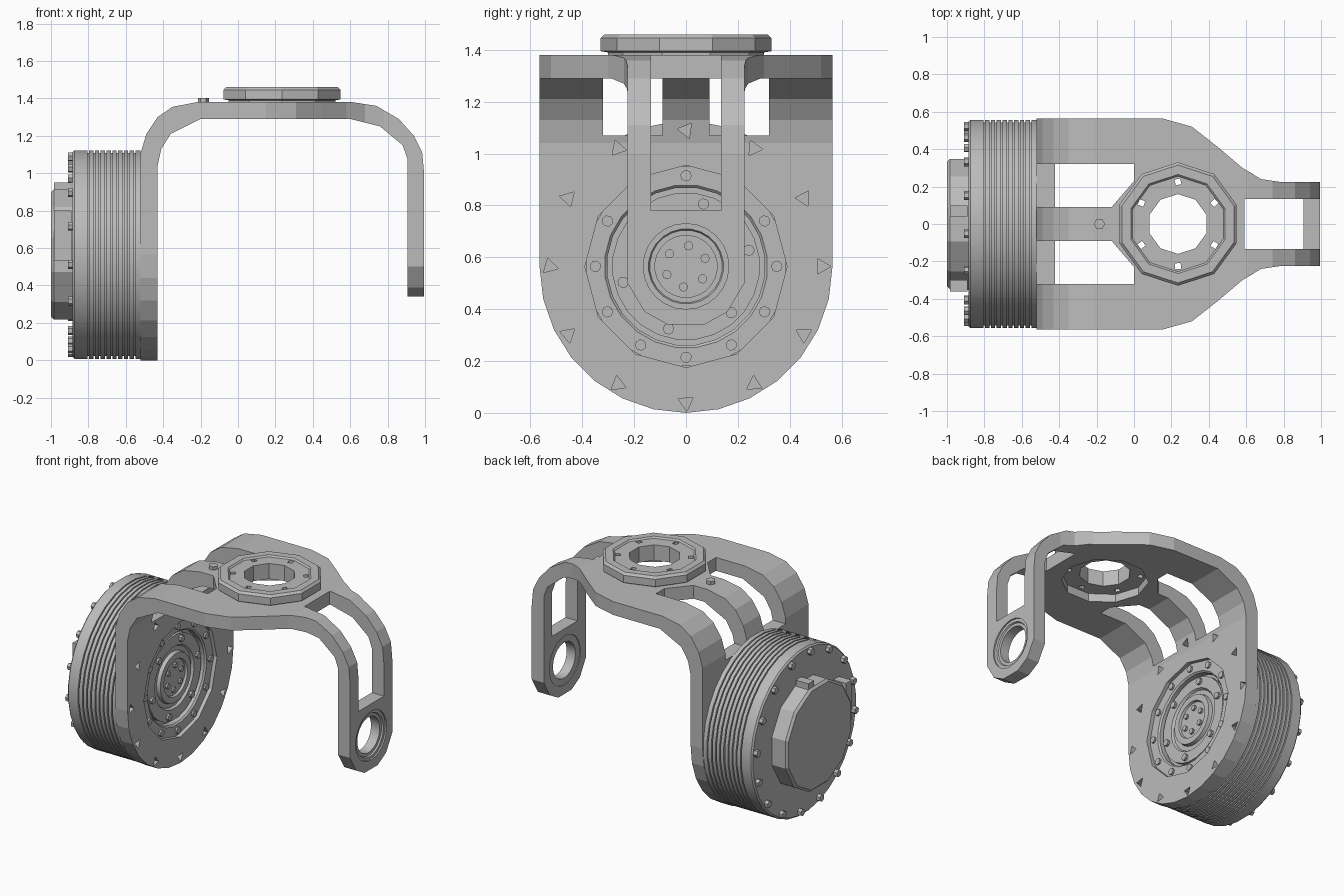
import bpy, bmesh
from math import sin, cos, pi, radians
from mathutils import Vector

if "Cube" in bpy.data.objects:
    bpy.data.objects.remove(bpy.data.objects["Cube"])

grey = bpy.data.materials.new("machined_grey")
grey.use_nodes = True
grey.diffuse_color = (0.5, 0.5, 0.5, 1)
grey.node_tree.nodes["Principled BSDF"].inputs["Base Color"].default_value = (0.5, 0.5, 0.5, 1)

AXIS_Z = 0.565          # height of the motor axis
HUB = (0, 0, AXIS_Z)
TOP_X = 0.235           # x of the top flange


def to_xyz(axis, u, v, w):
    """u, v lie in the plane, w runs along the axis."""
    return {"x": (w, u, v), "y": (u, w, v), "z": (u, v, w)}[axis]


def finish(name, bm, smooth=False):
    bmesh.ops.recalc_face_normals(bm, faces=bm.faces)
    mesh = bpy.data.meshes.new(name)
    bm.to_mesh(mesh)
    bm.free()
    mesh.materials.append(grey)
    ob = bpy.data.objects.new(name, mesh)
    bpy.context.collection.objects.link(ob)
    if smooth:
        bpy.ops.object.select_all(action="DESELECT")
        ob.select_set(True)
        bpy.context.view_layer.objects.active = ob
        bpy.ops.object.shade_smooth_by_angle(angle=radians(30))
    return ob


def prisms(name, outlines, axis, lo, hi):
    """Extrude one or more flat outlines between lo and hi along an axis."""
    bm = bmesh.new()
    for pts in outlines:
        ends = [[bm.verts.new(to_xyz(axis, u, v, w)) for u, v in pts] for w in (lo, hi)]
        n = len(pts)
        for ring in ends:
            bm.faces.new(ring)
        for i in range(n):
            j = (i + 1) % n
            bm.faces.new((ends[0][i], ends[0][j], ends[1][j], ends[1][i]))
    return finish(name, bm)


def lathe(name, profile, axis, centre, segs, closed=False, smooth=False):
    """Spin (radius, position) pairs; closed joins last to first, else ends are capped."""
    bm = bmesh.new()
    c = Vector(centre)
    rings = [[bm.verts.new(c + Vector(to_xyz(axis, r * cos(2 * pi * (k + 0.5) / segs),
                                             r * sin(2 * pi * (k + 0.5) / segs), w)))
              for k in range(segs)] for r, w in profile]
    pairs = list(zip(rings, rings[1:]))
    if closed:
        pairs.append((rings[-1], rings[0]))
    else:
        bm.faces.new(rings[0])
        bm.faces.new(rings[-1])
    for a, b in pairs:
        for k in range(segs):
            j = (k + 1) % segs
            bm.faces.new((a[k], a[j], b[j], b[k]))
    return finish(name, bm, smooth)


def polygon(cx, cy, r, n, turn=0.0):
    return [(cx + r * cos(2 * pi * k / n + turn), cy + r * sin(2 * pi * k / n + turn))
            for k in range(n)]


def around(cx, cy, ring, r, count, sides, turn=0.0):
    """Small polygons spaced evenly on a circle."""
    return [polygon(x, y, r, sides, k) for k, (x, y) in
            enumerate(polygon(cx, cy, ring, count, turn))]


def boolean(ob, cutter, operation="DIFFERENCE"):
    mod = ob.modifiers.new("cut", "BOOLEAN")
    mod.operation, mod.solver, mod.object = operation, "EXACT", cutter
    deps = bpy.context.evaluated_depsgraph_get()
    mesh = bpy.data.meshes.new_from_object(ob.evaluated_get(deps))
    ob.modifiers.clear()
    ob.data = mesh
    bpy.data.objects.remove(cutter)


# Bracket: bent strip seen from the front
bracket = prisms("bracket", [[
    (-0.52, -0.1), (-0.52, 1.11), (-0.49, 1.21), (-0.43, 1.30), (-0.35, 1.355), (-0.22, 1.38),
    (0.61, 1.38), (0.74, 1.36), (0.86, 1.29), (0.94, 1.2), (0.985, 1.11), (0.995, 1.0), (0.995, 0.5),
    (0.905, 0.5), (0.905, 1.08), (0.88, 1.15), (0.76, 1.25), (0.6, 1.29),
    (-0.2, 1.29), (-0.36, 1.21), (-0.41, 1.13), (-0.43, 1.04), (-0.43, -0.1)]], "y", -0.7, 0.7)

# Bracket plan outline, wide at the motor and narrow at the free leg
half = [(-0.7, 0.565), (0.15, 0.565), (0.31, 0.52), (0.45, 0.41), (0.58, 0.3),
        (0.68, 0.24), (0.78, 0.225), (1.1, 0.225)]
plan = half + [(x, -y) for x, y in reversed(half)]
boolean(bracket, prisms("plan", [plan], "z", -0.5, 2), "INTERSECT")

# Rounded bottom of the motor plate
arc = [(0.565 * cos(pi + pi * k / 14), AXIS_Z + 0.565 * sin(pi + pi * k / 14)) for k in range(15)]
boolean(bracket, prisms("side", [arc + [(0.565, 2), (-0.565, 2)]], "x", -1, 2), "INTERSECT")

# Free leg end with its bearing bore
eye = [(-0.225, 0.6), (-0.225, 0.5), (-0.16, 0.39), (-0.07, 0.34),
       (0.07, 0.34), (0.16, 0.39), (0.225, 0.5), (0.225, 0.6)]
boolean(bracket, prisms("eye", [eye], "x", 0.905, 0.995), "UNION")
boolean(bracket, prisms("bore", [polygon(0, AXIS_Z, 0.165, 24)], "x", 0.8, 1.1))

# Slots through the bends
slot = [(-0.7, 0.09), (-0.12, 0.09), (0.0, 0.23), (0.0, 0.32), (-0.7, 0.32)]
boolean(bracket, prisms("slots", [slot, [(x, -y) for x, y in slot]], "z", 1.07, 2))
boolean(bracket, prisms("leg_slot", [[(0.59, -0.135), (1.2, -0.135), (1.2, 0.135), (0.59, 0.135)]],
                        "z", 0.78, 2))

# Motor opening, screw pockets and flange seat
boolean(bracket, prisms("opening", [polygon(0, AXIS_Z, 0.39, 12)], "x", -0.7, -0.3))
boolean(bracket, prisms("pockets", around(0, AXIS_Z, 0.525, 0.034, 12, 3), "x", -0.47, -0.3))
boolean(bracket, prisms("seat", [polygon(TOP_X, 0, 0.27, 10)], "z", 1.2, 1.5))

# Top flange with bolt holes
flange = lathe("top_flange", [(0.16, 1.345), (0.3, 1.345), (0.3, 1.39), (0.33, 1.395), (0.33, 1.445),
                              (0.315, 1.46), (0.265, 1.46), (0.255, 1.45), (0.16, 1.45)],
               "z", (TOP_X, 0, 0), 10, closed=True)
boolean(flange, prisms("bolt_holes", around(TOP_X, 0, 0.225, 0.022, 6, 4, pi / 6), "z", 1.2, 1.6))

# Small bolt on the centre bar
prisms("bar_bolt", [polygon(-0.185, 0, 0.03, 6)], "z", 1.37, 1.402)

# Bearing in the free leg
lathe("leg_bearing", [(0.12, 0.91), (0.17, 0.91), (0.17, 0.985), (0.145, 0.985),
                      (0.14, 0.975), (0.12, 0.975)], "x", HUB, 24, closed=True, smooth=True)

# Ribbed motor housing
ribs = [(0.5, -0.885), (0.55, -0.885), (0.56, -0.875)]
for i in range(9):
    x = -0.80 + i * 0.031
    ribs += [(0.56, x - 0.004), (0.545, x - 0.004), (0.545, x + 0.004), (0.56, x + 0.004)]
ribs += [(0.56, -0.52), (0.4, -0.52), (0.4, -0.505)]
lathe("motor_housing", ribs, "x", HUB, 32, smooth=True)

# Screw heads round the rear edge
prisms("rear_screws", around(0, AXIS_Z, 0.525, 0.024, 16, 6, 0.1), "x", -0.91, -0.88)

# Rear cap and connectors
lathe("rear_cap", [(0.36, -0.88), (0.36, -0.985), (0.345, -1.0)], "x", HUB, 12)
for name, y0, y1, z0, z1 in (("side_connector", -0.36, -0.3, 0.53, 0.8),
                             ("cap_tab", 0.04, 0.1, 0.88, 0.95)):
    prisms(name, [[(y0, z0), (y1, z0), (y1, z1), (y0, z1)]], "x", -0.985, -0.89)

# Output ring and rotor inside the motor opening
lathe("output_ring", [(0.305, -0.51), (0.388, -0.51), (0.388, -0.455), (0.315, -0.455), (0.305, -0.465)],
      "x", HUB, 24, closed=True, smooth=True)
lathe("rotor", [(0.285, -0.51), (0.285, -0.475), (0.21, -0.475), (0.2, -0.49), (0.17, -0.49),
                (0.165, -0.465), (0.125, -0.465), (0.12, -0.48)], "x", HUB, 24, smooth=True)
for name, ring, r, count, turn, front in (("ring_screws", 0.35, 0.022, 12, 0, -0.442),
                                          ("rotor_screws", 0.25, 0.022, 6, 0.25, -0.458),
                                          ("hub_screws", 0.08, 0.018, 6, 0.4, -0.466)):
    prisms(name, around(0, AXIS_Z, ring, r, count, 8, turn), "x", -0.5, front)
